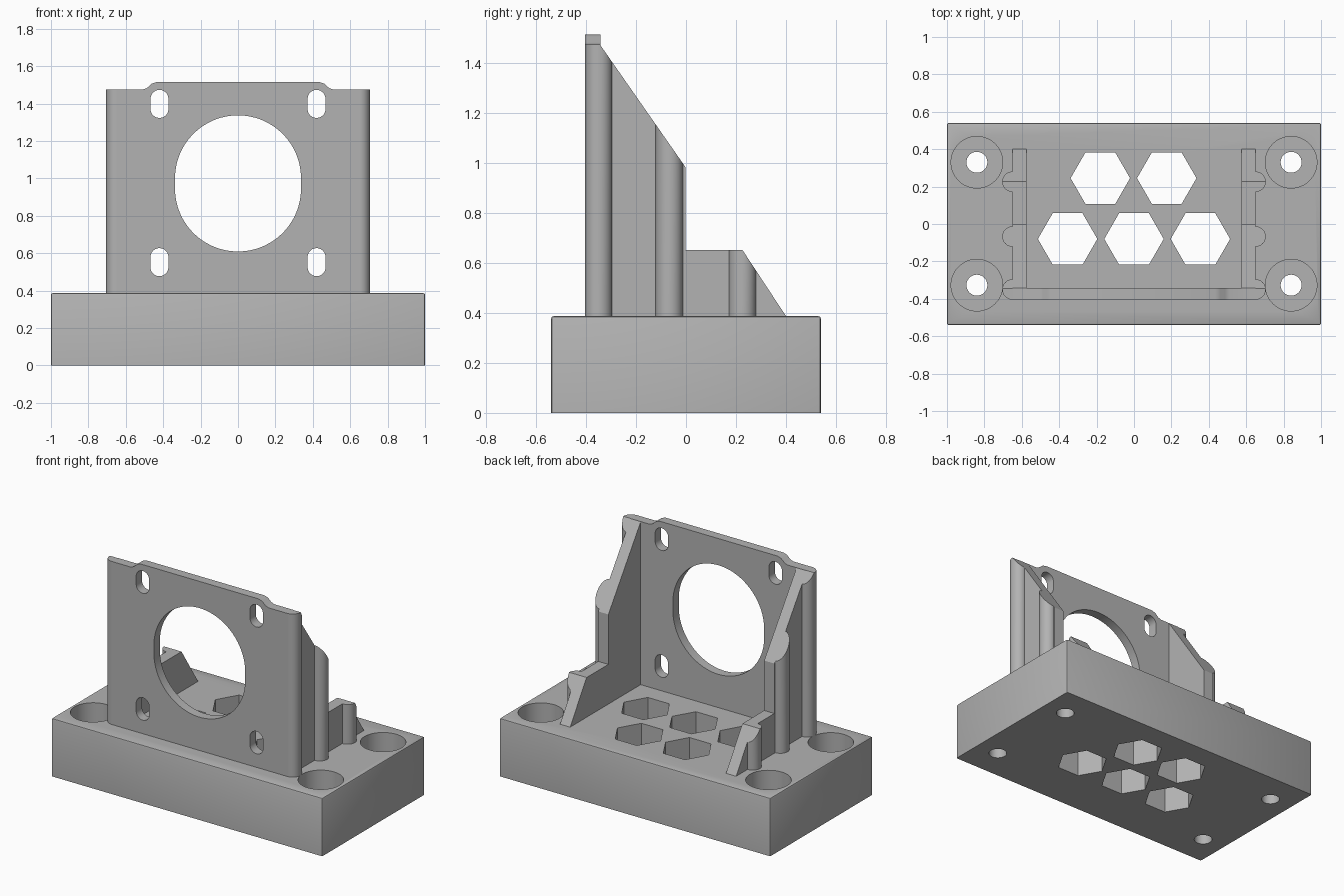
import bpy, bmesh, math
from mathutils import Matrix

cube = bpy.data.objects.get("Cube")
if cube:
    bpy.data.objects.remove(cube)

grey = bpy.data.materials.new("plain grey")
grey.use_nodes = True
COLOUR = (0.45, 0.45, 0.45, 1)
grey.diffuse_color = COLOUR
grey.node_tree.nodes["Principled BSDF"].inputs["Base Color"].default_value = COLOUR

# Each axis matrix sends profile (u, v) and depth w to model x, y, z
AXES = {"x": Matrix(((0, 0, 1), (1, 0, 0), (0, 1, 0))),
        "y": Matrix(((1, 0, 0), (0, 0, 1), (0, 1, 0))),
        "z": Matrix.Identity(3)}


def prism(name, points, low, high, axis="z"):
    """Extrude a closed 2D profile between two depths along an axis."""
    bm = bmesh.new()
    turn = AXES[axis]
    face = bm.faces.new([bm.verts.new(turn @ Matrix.Translation((u, v, low)).translation)
                         for u, v in points])
    moved = bmesh.ops.extrude_face_region(bm, geom=[face])["geom"]
    bmesh.ops.translate(bm, vec=turn.col[2] * (high - low),
                        verts=[g for g in moved if isinstance(g, bmesh.types.BMVert)])
    bmesh.ops.recalc_face_normals(bm, faces=bm.faces)
    mesh = bpy.data.meshes.new(name)
    bm.to_mesh(mesh)
    bm.free()
    mesh.materials.append(grey)
    obj = bpy.data.objects.new(name, mesh)
    bpy.context.collection.objects.link(obj)
    return obj


def rect(u0, u1, v0, v1):
    return [(u0, v0), (u1, v0), (u1, v1), (u0, v1)]


def ring(u, v, radius, sides=48, stretch=0):
    """Regular polygon, lengthened into a slot along v by stretch."""
    pts = []
    for i in range(sides):
        a = 2 * math.pi * (i + (0.5 if stretch else 0)) / sides
        shift = math.copysign(stretch, math.sin(a)) if stretch else 0
        pts.append((u + radius * math.cos(a), v + radius * math.sin(a) + shift))
    return pts


def bake(obj):
    graph = bpy.context.evaluated_depsgraph_get()
    mesh = bpy.data.meshes.new_from_object(obj.evaluated_get(graph))
    obj.modifiers.clear()
    obj.data = mesh


def combine(obj, tools, operation="DIFFERENCE"):
    for tool in tools:
        mod = obj.modifiers.new("cut", "BOOLEAN")
        mod.operation, mod.solver, mod.object = operation, "EXACT", tool
    bake(obj)
    for tool in tools:
        bpy.data.objects.remove(tool)


def smooth(obj):
    bpy.ops.object.select_all(action="DESELECT")
    obj.select_set(True)
    bpy.context.view_layer.objects.active = obj
    bpy.ops.object.shade_smooth_by_angle(angle=math.radians(25))


TOP = 0.387
SINK = TOP - 0.01

# Base block with softened upper and vertical edges
base = prism("base_block", rect(-1, 1, -0.54, 0.54), 0, TOP)
bm = bmesh.new()
bm.from_mesh(base.data)
edges = [e for e in bm.edges if max(v.co.z for v in e.verts) > 0.1]
bmesh.ops.bevel(bm, geom=edges, offset=0.01, segments=2, profile=0.5, affect="EDGES")
bm.to_mesh(base.data)
bm.free()

# Counterbored screw holes and hexagonal openings
cutters = []
for x in (-0.84, 0.84):
    for y in (-0.327, 0.33):
        cutters.append(prism("counterbore", ring(x, y, 0.138), 0.13, 1))
        cutters.append(prism("screw_hole", ring(x, y, 0.056, 32), -0.1, 0.2))
for x, y in ((-0.18, 0.245), (0.175, 0.245), (-0.355, -0.08), (0, -0.08), (0.355, -0.08)):
    cutters.append(prism("hexagon", ring(x, y, 0.159, 6), -0.1, 1))
combine(base, cutters)
smooth(base)

# Upright mounting plate with a raised middle along its top
half = [(0.65, SINK), (0.65, 1.475), (0.51, 1.475), (0.487, 1.483), (0.462, 1.506), (0.435, 1.515)]
plate = prism("mounting_plate", half + [(-x, z) for x, z in reversed(half)], -0.405, -0.343, "y")
cutters = [prism("motor_opening", ring(0, 0.973, 0.337, 80, 0.027), -1, 1, "y")]
for x in (-0.42, 0.42):
    for z in (0.552, 1.398):
        cutters.append(prism("slot", ring(x, z, 0.048, 32, 0.027), -1, 1, "y"))
combine(plate, cutters)
smooth(plate)

# Sloped side walls, each with three half-round ribs trimmed to the same slope
SLOPE = [(-0.405, SINK), (-0.405, 1.475), (-0.345, 1.475), (-0.003, 0.985),
         (-0.003, 0.652), (0.226, 0.652), (0.407, SINK)]
for side, sign in (("left", 1), ("right", -1)):
    low, high = sorted((sign * 0.575, sign * 0.65))
    wall = prism(side + "_wall", SLOPE, low, high, "x")
    smooth(wall)
    for place, y in (("front", -0.35), ("middle", -0.067), ("rear", 0.226)):
        low, high = sorted((sign * 0.6, sign * 0.75))
        rib = prism(side + "_" + place + "_rib", SLOPE, low, high, "x")
        column = prism("column", ring(sign * 0.65, y, 0.0545, 32), 0.2, 2)
        combine(rib, [column], "INTERSECT")
        smooth(rib)
